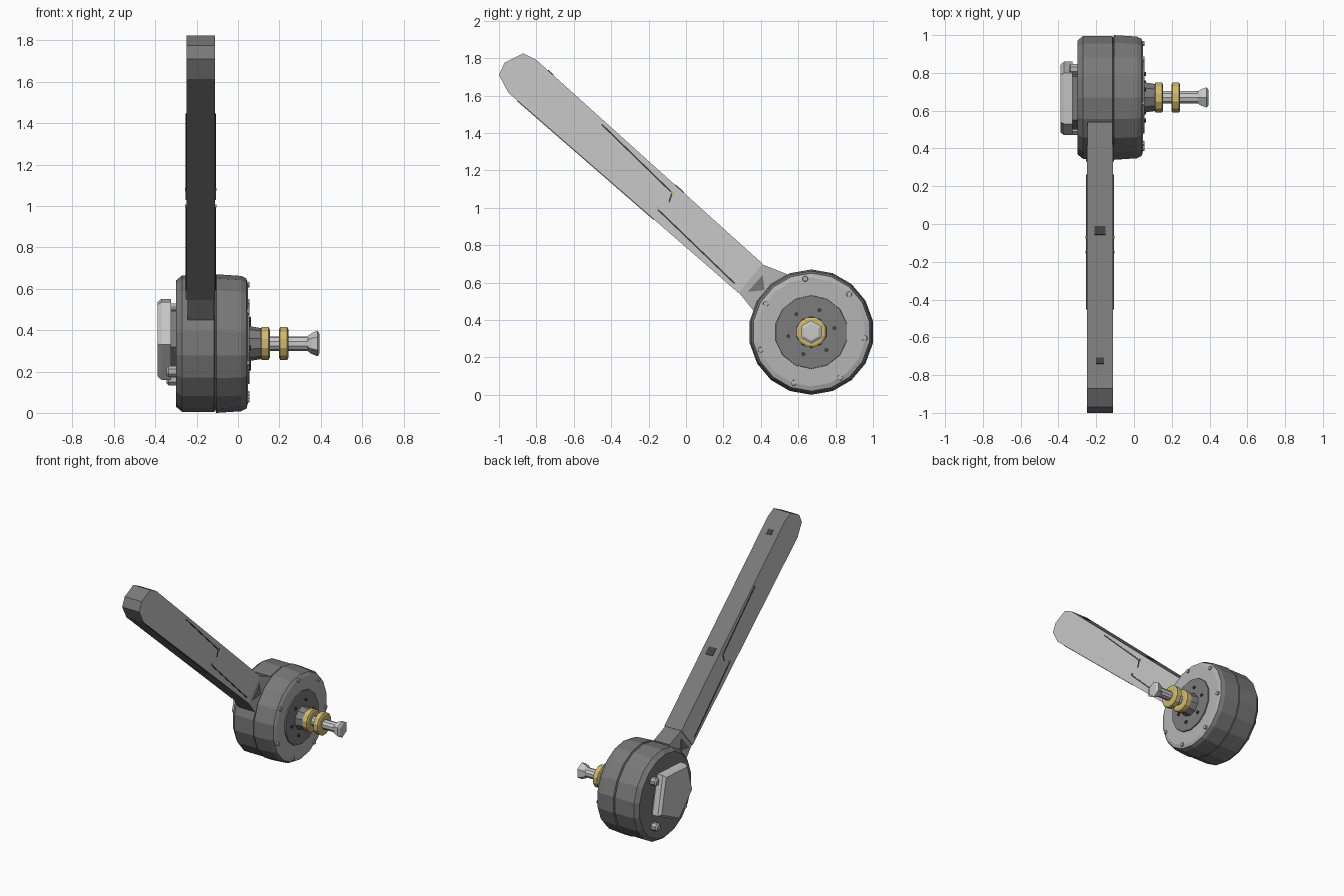
import bpy, bmesh, math
from mathutils import Vector

cube = bpy.data.objects.get("Cube")
if cube:
    bpy.data.objects.remove(cube, do_unlink=True)

CY, CZ = 0.67, 0.335          # drum axis
ARM_X0, ARM_X1 = -0.25, -0.11


def material(name, rgb):
    m = bpy.data.materials.new(name)
    m.use_nodes = True
    col = (*rgb, 1)
    m.diffuse_color = col
    m.node_tree.nodes["Principled BSDF"].inputs["Base Color"].default_value = col
    return m


BODY = material("dark grey casing", (0.19, 0.19, 0.19))
LIGHT = material("light steel", (0.58, 0.58, 0.58))
RING = material("mid grey steel", (0.46, 0.46, 0.46))
DISC = material("hub grey", (0.2, 0.2, 0.2))
DARK = material("dark recess", (0.05, 0.05, 0.05))
BRASS = material("brass", (0.62, 0.48, 0.16))


def finish(name, bm, mats, rule=None):
    bmesh.ops.recalc_face_normals(bm, faces=bm.faces)
    bm.normal_update()
    if rule:
        for f in bm.faces:
            f.material_index = rule(f)
    me = bpy.data.meshes.new(name)
    bm.to_mesh(me)
    bm.free()
    for m in mats:
        me.materials.append(m)
    ob = bpy.data.objects.new(name, me)
    bpy.context.collection.objects.link(ob)
    return ob


def lathe(name, profile, mats, sides=16, y=CY, z=CZ, rule=None):
    """Closed solid turned about an x-direction axis; profile is (x, radius)."""
    bm = bmesh.new()
    rings = []
    for x, r in profile:
        ring = []
        for i in range(sides):
            a = 2 * math.pi * (i + 0.5) / sides
            ring.append(bm.verts.new((x, y + r * math.cos(a), z + r * math.sin(a))))
        rings.append(ring)
    for a, b in zip(rings, rings[1:]):
        for i in range(sides):
            j = (i + 1) % sides
            bm.faces.new((a[i], a[j], b[j], b[i]))
    bm.faces.new(rings[0])
    bm.faces.new(rings[-1])
    return finish(name, bm, mats, rule)


def prism(name, pts, x0, x1, mats, rule=None, chamfer=0):
    """Side profile (y, z) extruded along x, with an optional chamfered x0 face."""
    bm = bmesh.new()
    c = sum((Vector(p) for p in pts), Vector((0, 0))) / len(pts)
    loops = [[bm.verts.new((x1, *p)) for p in pts]]
    if chamfer:
        loops.append([bm.verts.new((x0 + chamfer, *p)) for p in pts])
    k = 1 - chamfer * 4
    loops.append([bm.verts.new((x0, *(c + (Vector(p) - c) * k))) for p in pts])
    n = len(pts)
    for a, b in zip(loops, loops[1:]):
        for i in range(n):
            bm.faces.new((a[i], a[(i + 1) % n], b[(i + 1) % n], b[i]))
    bm.faces.new(loops[0])
    bm.faces.new(loops[-1])
    return finish(name, bm, mats, rule)


def strip(name, a, b, width, x0, x1, mat):
    """Thin bar from a to b in the side plane."""
    a, b = Vector(a), Vector(b)
    d = (b - a).normalized() * width / 2
    s = Vector((-d.y, d.x))
    return prism(name, [a + s, b + s, b - s, a - s], x0, x1, [mat])


# Drum casing: rear half, front half with light face
lathe("drum_rear", [(-0.30, 0.305), (-0.27, 0.33), (-0.115, 0.33), (-0.11, 0.322)], [BODY], 18)
lathe("drum_front", [(-0.11, 0.322), (-0.105, 0.335), (0.015, 0.327), (0.04, 0.315), (0.048, 0.29)],
      [BODY, RING], 18, rule=lambda f: 1 if f.normal.x > 0.5 else 0)

# Hub disc and boss
lathe("hub_disc", [(0.03, 0.2), (0.056, 0.195)], [DISC], 14)
lathe("hub_boss", [(0.05, 0.085), (0.112, 0.075)], [DISC], 10)

# Screws around the ring and pins around the hub
for i in range(7):
    a = math.radians(45 + i * 360 / 7)
    lathe(f"ring_screw_{i + 1}", [(0.04, 0.016), (0.056, 0.014)], [RING], 8,
          CY + 0.287 * math.cos(a), CZ + 0.287 * math.sin(a))
for i in range(6):
    a = math.radians(10 + i * 60)
    lathe(f"hub_pin_{i + 1}", [(0.05, 0.012), (0.063, 0.012)], [DARK], 6,
          CY + 0.125 * math.cos(a), CZ + 0.125 * math.sin(a))

# Spindle with two brass collars and a flared tip
lathe("spindle", [(0.10, 0.035), (0.34, 0.035)], [LIGHT], 10)
lathe("spindle_tip", [(0.335, 0.035), (0.355, 0.05), (0.385, 0.062), (0.395, 0.045)], [LIGHT], 6)
for name, x in (("inner_collar", 0.108), ("outer_collar", 0.198)):
    lathe(name, [(x, 0.07), (x + 0.006, 0.082), (x + 0.04, 0.082), (x + 0.046, 0.07)], [BRASS], 12)

# Rear cover plate on its spacer
cover = [(0.13, 0.20), (-0.14, 0.185), (-0.20, -0.02), (-0.04, -0.19), (0.19, -0.08)]
prism("rear_spacer", [(CY + y * 0.85, CZ + z * 0.85) for y, z in cover], -0.34, -0.295, [DISC])
prism("rear_cover", [(CY + y, CZ + z + 0.015) for y, z in cover], -0.39, -0.325, [LIGHT], chamfer=0.02)
for i, (y, z) in enumerate([(0.82, 0.50), (0.81, 0.16), (0.50, 0.20)]):
    lathe(f"rear_screw_{i + 1}", [(-0.345, 0.02), (-0.335, 0.03), (-0.295, 0.03)], [RING], 8, y, z)

# Arm: dark edges, light sides
side_rule = lambda f: 1 if abs(f.normal.x) > 0.9 else 0
arm = [(0.41, 0.70), (-0.80, 1.79), (-0.87, 1.825), (-0.97, 1.775),
       (-1.0, 1.71), (-0.95, 1.615), (0.28, 0.545)]
prism("arm", arm, ARM_X0, ARM_X1, [BODY, LIGHT], side_rule)

# Neck flaring into the drum
prism("arm_neck", [(0.40, 0.70), (0.54, 0.645), (0.56, 0.40), (0.36, 0.45), (0.28, 0.55)],
      ARM_X0 + 0.005, ARM_X1 - 0.005, [BODY, RING], side_rule)
prism("neck_gusset", [(0.41, 0.64), (0.42, 0.56), (0.33, 0.55)],
      ARM_X0 - 0.003, ARM_X1 + 0.003, [BODY])

# Panel seams and rivets on both arm sides
for side, x in (("right", ARM_X0), ("left", ARM_X1)):
    x0, x1 = x - 0.003, x + 0.003
    strip(f"upper_seam_{side}", (-0.45, 1.445), (-0.08, 1.085), 0.008, x0, x1, DARK)
    strip(f"seam_hook_{side}", (-0.075, 1.08), (-0.09, 1.03), 0.008, x0, x1, DARK)
    strip(f"lower_seam_{side}", (-0.15, 0.99), (0.26, 0.595), 0.008, x0, x1, DARK)
    for i, (y, z) in enumerate([(-0.07, 1.08), (-0.15, 1.0)]):
        lathe(f"rivet_{side}_{i + 1}", [(x - 0.007, 0.008), (x + 0.007, 0.008)], [BRASS], 6, y, z)

# Recess marks on the top edge of the arm
top_a, top_b = Vector(arm[0]), Vector(arm[1])
for name, y, half_len, half_w in (("top_slot", -0.035, 0.03, 0.03), ("top_screw", -0.725, 0.02, 0.02)):
    t = (y - top_a.x) / (top_b.x - top_a.x)
    c = top_a.lerp(top_b, t)
    d = (top_b - top_a).normalized() * half_len
    strip(name, c - d, c + d, 0.007, -0.18 - half_w, -0.18 + half_w, DARK)

# Shallow panel along the underside of the arm
strip("underside_panel", (-0.90, 1.572), (-0.17, 0.937), 0.008, -0.235, -0.125, BODY)
